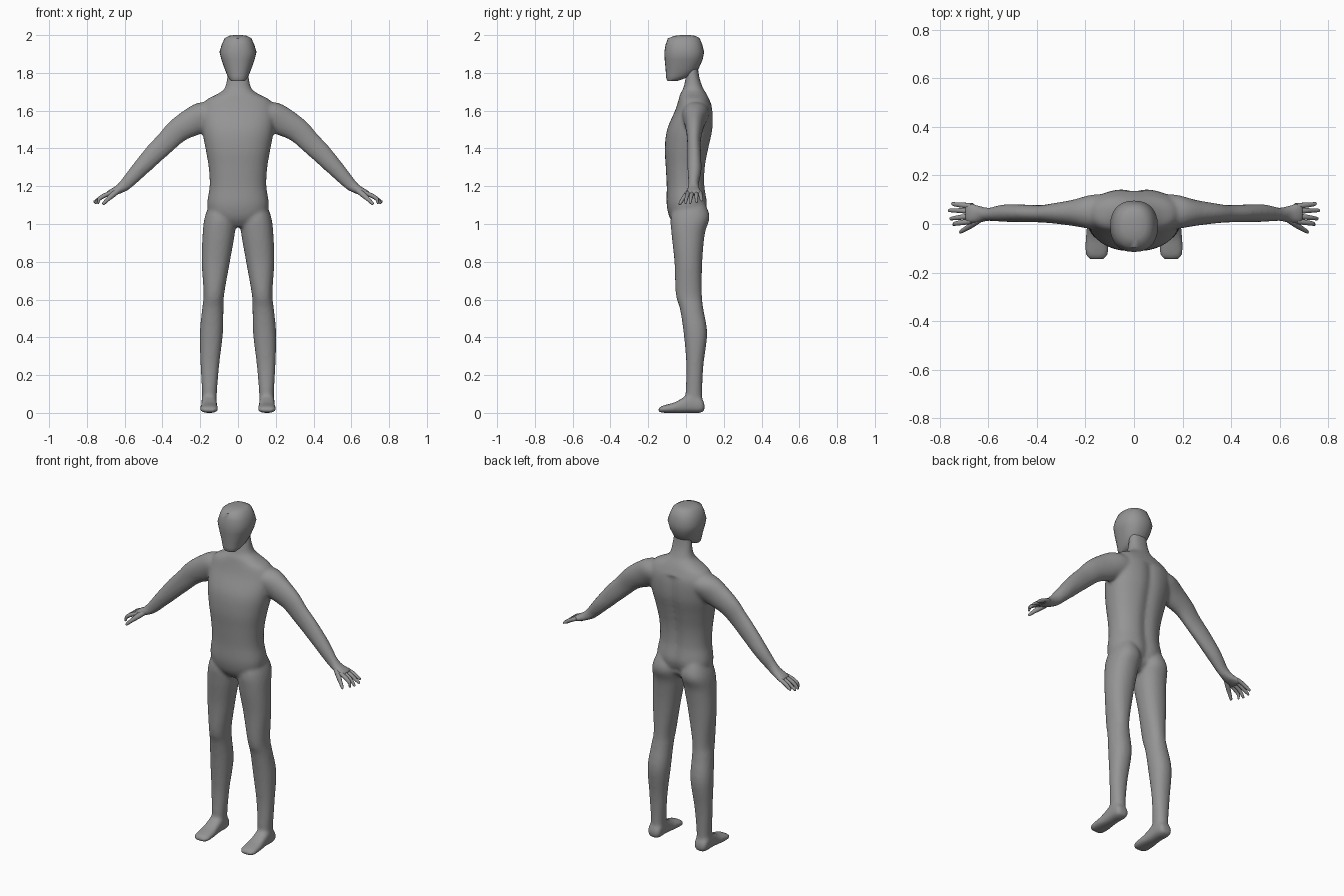
import bpy, bmesh, math
from mathutils import Vector

if "Cube" in bpy.data.objects:
    bpy.data.objects.remove(bpy.data.objects["Cube"])

skin = bpy.data.materials.new("mid_grey")
skin.diffuse_color = (0.3, 0.3, 0.3, 1)
skin.use_nodes = True
skin.node_tree.nodes["Principled BSDF"].inputs["Base Color"].default_value = skin.diffuse_color


def smooth_rows(rows, steps):
    """Catmull-Rom interpolation between section rows."""
    if steps < 2:
        return rows
    out = []
    for i in range(len(rows) - 1):
        quad = (rows[max(i - 1, 0)], rows[i], rows[i + 1], rows[min(i + 2, len(rows) - 1)])
        for k in range(steps):
            t = k / steps
            out.append([0.5 * (2 * b + (c - a) * t + (2 * a - 5 * b + 4 * c - d) * t * t
                               + (3 * b - a - 3 * c + d) * t ** 3) for a, b, c, d in zip(*quad)])
    return out + [rows[-1]]


def loft(bm, rings, power=2.0, sides=32):
    """Skin a closed tube over rings given as (centre, half axis u, half axis v)."""
    loops = []
    for c, u, v in rings:
        loop = []
        for k in range(sides):
            a = 2 * math.pi * k / sides
            ca, sa = math.cos(a), math.sin(a)
            p = c + u * math.copysign(abs(ca) ** (2 / power), ca) \
                + v * math.copysign(abs(sa) ** (2 / power), sa)
            loop.append(bm.verts.new(p))
        loops.append(loop)
    faces = [bm.faces.new(loops[0]), bm.faces.new(loops[-1])]
    for a, b in zip(loops, loops[1:]):
        for k in range(sides):
            j = (k + 1) % sides
            faces.append(bm.faces.new((a[k], a[j], b[j], b[k])))
    bmesh.ops.recalc_face_normals(bm, faces=faces)
    return [v for loop in loops for v in loop]


def upright(rows, side=1, steps=5):
    """Rows of z, x min, x max, y front, y back."""
    return [(Vector((side * (x0 + x1) / 2, (y0 + y1) / 2, z)),
             Vector(((x1 - x0) / 2, 0, 0)), Vector((0, (y1 - y0) / 2, 0)))
            for z, x0, x1, y0, y1 in smooth_rows(rows, steps)]


def limb(rows, side, steps=5):
    """Rows of x, z, thickness, y, depth, for the sloping arm parts."""
    return [(Vector((side * x, y, z)), Vector((side * 0.71 * r, 0, 0.71 * r)), Vector((0, ry, 0)))
            for x, z, r, y, ry in smooth_rows(rows, steps)]


def make_object(name, bm):
    mesh = bpy.data.meshes.new(name)
    bm.to_mesh(mesh)
    bm.free()
    mesh.materials.append(skin)
    ob = bpy.data.objects.new(name, mesh)
    bpy.context.collection.objects.link(ob)
    bpy.ops.object.select_all(action='DESELECT')
    ob.select_set(True)
    bpy.context.view_layer.objects.active = ob
    return ob


# Torso and neck
body = bmesh.new()
torso = [(0.985, .07, -.05, .05), (1.03, .14, -.085, .09), (1.1, .163, -.102, .115),
         (1.2, .15, -.102, .102), (1.3, .155, -.107, .104), (1.4, .172, -.112, .122),
         (1.5, .19, -.1, .143), (1.6, .195, -.058, .143), (1.655, .17, -.04, .125),
         (1.69, .105, -.03, .108), (1.72, .07, -.014, .09), (1.78, .057, -.002, .07),
         (1.86, .05, 0, .06)]
verts = loft(body, upright([(z, -w, w, f, b) for z, w, f, b in torso]), 2.3, 48)
# Spine groove down the back
for v in verts:
    if v.co.y > 0.04 and 1.03 < v.co.z < 1.62:
        v.co.y -= 0.013 * math.exp(-(v.co.x / 0.03) ** 2)

leg = [(1.13, .04, .14, -.05, .09), (1.04, .012, .175, -.08, .125), (.95, .017, .187, -.077, .1),
       (.8, .043, .192, -.061, .086), (.63, .073, .182, -.054, .084), (.55, .077, .19, -.032, .092),
       (.42, .08, .202, -.012, .112), (.25, .1, .198, .002, .092), (.1, .112, .19, -.002, .086),
       (.03, .112, .192, 0, .092)]
# Foot rows: y, half width, bottom, top
foot = [(.098, .028, .012, .05), (.075, .04, 0, .085), (.02, .041, 0, .1), (-.02, .042, 0, .078),
        (-.06, .046, 0, .056), (-.11, .047, 0, .042), (-.135, .042, .002, .033), (-.146, .028, .008, .024)]
arm = [(.08, 1.60, .07, .05, .07), (.16, 1.58, .083, .05, .072), (.24, 1.538, .079, .046, .055),
       (.32, 1.492, .065, .044, .043), (.38, 1.434, .058, .042, .036), (.45, 1.365, .053, .044, .036),
       (.53, 1.28, .043, .045, .036), (.59, 1.215, .034, .04, .028), (.615, 1.193, .029, .04, .028)]
palm = [(.59, 1.212, .028, .04, .026), (.63, 1.183, .025, .04, .033), (.665, 1.168, .02, .043, .042),
        (.69, 1.157, .014, .044, .042)]

for side in (1, -1):
    loft(body, upright(leg, side), 2.2)
    loft(body, [(Vector((side * .153, y, (lo + hi) / 2)), Vector((w, 0, 0)),
                 Vector((0, 0, (hi - lo) / 2))) for y, w, lo, hi in smooth_rows(foot, 4)], 2.6)
    loft(body, limb(arm, side))
    loft(body, limb(palm, side), 2.4)

# Fuse torso, limbs, feet and palms into one smooth skin
ob = make_object("body", body)
fuse = ob.modifiers.new("fuse", 'REMESH')
fuse.mode = 'VOXEL'
fuse.voxel_size = 0.009
soften = ob.modifiers.new("soften", 'SMOOTH')
soften.factor = 0.5
soften.iterations = 7
for m in ("fuse", "soften"):
    bpy.ops.object.modifier_apply(modifier=m)
bpy.ops.object.shade_smooth()

# Head with a flat jaw underside and angular crown
head = bmesh.new()
skull = [(1.757, .035, -.098, -.045), (1.768, .046, -.104, -.015), (1.785, .056, -.106, .03),
         (1.82, .07, -.108, .066), (1.87, .088, -.113, .088), (1.91, .098, -.115, .096),
         (1.95, .086, -.108, .086), (1.983, .071, -.096, .073), (1.996, .048, -.06, .05),
         (2.0, .02, -.03, .02)]
loft(head, upright([(z, -w, w, f, b) for z, w, f, b in skull], steps=1), 2.3, 28)
make_object("head", head)
bpy.ops.object.shade_smooth_by_angle(angle=math.radians(50))

# Four fingers and a thumb on each hand: knuckle y, tip x, tip y, tip z
fingers = [(.012, .745, -.002, 1.108), (.033, .757, .022, 1.108),
           (.054, .763, .056, 1.113), (.074, .75, .083, 1.122)]
for side, label in ((1, "left"), (-1, "right")):
    bm = bmesh.new()
    for y0, x1, y1, z1 in fingers:
        loft(bm, limb([(.665, 1.168, .012, y0, .012), (.705, 1.152, .012, y0 * .6 + y1 * .4, .011),
                       (.735, 1.133, .01, y0 * .25 + y1 * .75, .009), (x1 - .004, z1 + .005, .007, y1, .007),
                       (x1, z1, .003, y1, .003)], side, 3), 2, 10)
    loft(bm, limb([(.625, 1.185, .014, .025, .014), (.66, 1.157, .015, .002, .014),
                   (.69, 1.13, .011, -.018, .011), (.712, 1.108, .008, -.031, .008),
                   (.716, 1.103, .003, -.034, .003)], side, 3), 2, 10)
    make_object(label + "_fingers", bm)
    bpy.ops.object.shade_smooth_by_angle(angle=math.radians(60))
